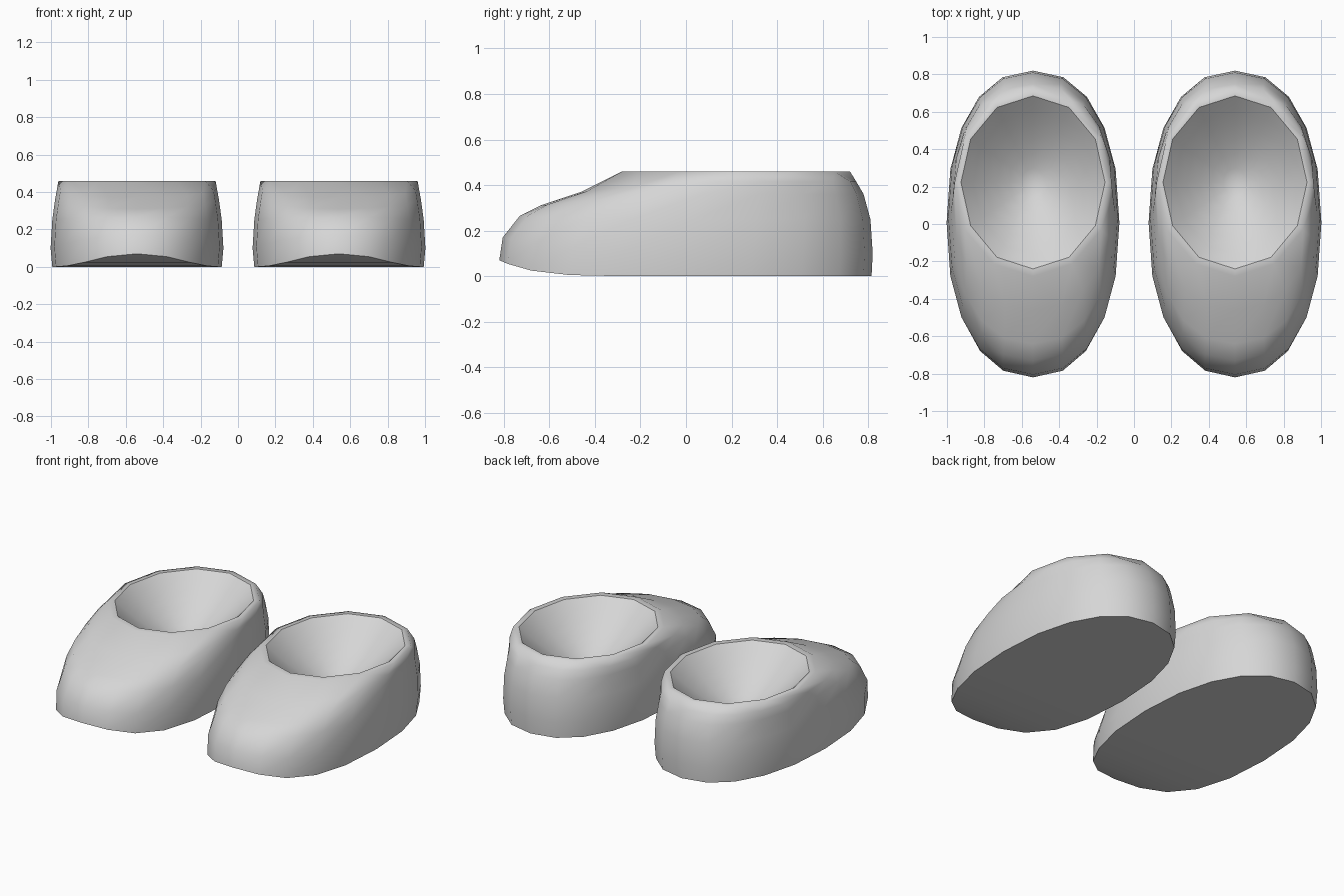
import bpy, bmesh, math

cube = bpy.data.objects.get("Cube")
if cube:
    bpy.data.objects.remove(cube, do_unlink=True)

grey = bpy.data.materials.new("light_grey")
grey.use_nodes = True
colour = (0.67, 0.67, 0.67, 1)
grey.diffuse_color = colour
grey.node_tree.nodes["Principled BSDF"].inputs["Base Color"].default_value = colour

# Outer rings, bottom to top: toe y, toe z, heel y, side z, half width, toe falloff
RINGS = [
    (-0.82, 0.07, 0.815, 0.0, 0.453, 5),
    (-0.805, 0.17, 0.82, 0.10, 0.462, 2),
    (-0.73, 0.265, 0.81, 0.25, 0.453, 1.5),
    (-0.64, 0.31, 0.78, 0.36, 0.438, 1.5),
    (-0.46, 0.37, 0.748, 0.415, 0.428, 1.5),
]


def rounded(value, power):
    return math.copysign(abs(value) ** power, value)


def make_ring(bm, sides, toe_y, toe_z, heel_y, side_z, width, falloff=1, power=1):
    """Closed oval ring starting at the heel, with its toe end raised or lowered."""
    verts = []
    for i in range(sides):
        a = math.tau * i / sides
        c, s = math.cos(a), math.sin(a)
        y = (toe_y + heel_y) / 2 + (heel_y - toe_y) / 2 * rounded(c, power)
        z = side_z + (toe_z - side_z) * max(0, -c) ** falloff
        verts.append(bm.verts.new((-width * rounded(s, power), y, z)))
    return verts


def stitch(bm, low, high):
    """Skin two rings that may have different numbers of sides."""
    n, m = len(low), len(high)
    if n == m:
        for i in range(n):
            j = (i + 1) % n
            bm.faces.new((low[i], low[j], high[j], high[i]))
        return
    i = j = 0
    while i < n or j < m:
        if j >= m or (i < n and (i + 1) * m <= (j + 1) * n):
            bm.faces.new((low[i], low[(i + 1) % n], high[j % m]))
            i += 1
        else:
            bm.faces.new((low[i % n], high[(j + 1) % m], high[j]))
            j += 1


def mark_sharp(bm, ring):
    for i, v in enumerate(ring):
        bm.edges.get((v, ring[(i + 1) % len(ring)])).smooth = False


def make_shoe(name, x):
    bm = bmesh.new()

    # Upper: stacked ovals, ending in the twelve-sided lip
    rings = [make_ring(bm, 20, *r, power=0.89) for r in RINGS]
    rings.append(make_ring(bm, 12, -0.28, 0.46, 0.72, 0.46, 0.42))
    opening = make_ring(bm, 12, -0.24, 0.46, 0.685, 0.46, 0.385)
    rings.append(opening)

    # Hollow inside: a gently sloping dish below the opening
    depth = 0.27
    for k in range(5, 0, -1):
        r = k / 6
        z = 0.46 - depth * (1 - r ** 1.5)
        rings.append(make_ring(bm, 12, 0.222 - 0.463 * r, z, 0.222 + 0.463 * r, z, 0.385 * r))
    for low, high in zip(rings, rings[1:]):
        stitch(bm, low, high)
    last = rings[-1]
    centre = bm.verts.new((0, 0.222, 0.46 - depth))
    for i, v in enumerate(last):
        bm.faces.new((v, last[(i + 1) % 12], centre))

    # Sole: strips running across from side to side
    base = rings[0]
    for i in range(10):
        strip = (base[i], base[-i], base[-i - 1], base[i + 1])
        bm.faces.new(list(dict.fromkeys(strip)))

    bmesh.ops.recalc_face_normals(bm, faces=bm.faces)
    for face in bm.faces:
        face.smooth = True
    mark_sharp(bm, base)
    mark_sharp(bm, opening)

    mesh = bpy.data.meshes.new(name)
    bm.to_mesh(mesh)
    bm.free()
    mesh.materials.append(grey)
    shoe = bpy.data.objects.new(name, mesh)
    shoe.location.x = x
    bpy.context.collection.objects.link(shoe)


make_shoe("left_shoe", 0.54)
make_shoe("right_shoe", -0.54)
